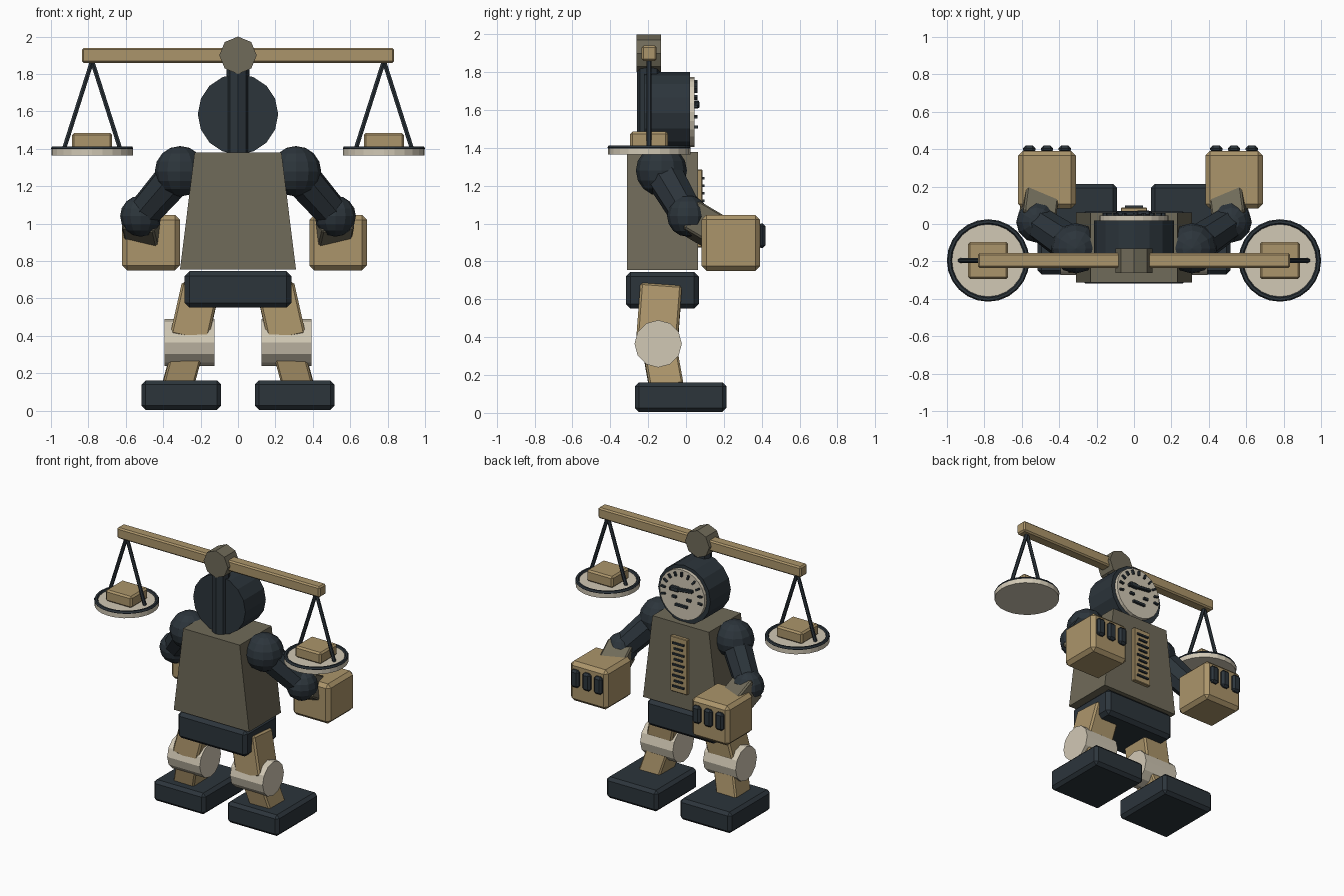
import bpy, bmesh, math
from mathutils import Vector, Matrix

if "Cube" in bpy.data.objects:
    bpy.data.objects.remove(bpy.data.objects["Cube"])

def material(name, rgb):
    m = bpy.data.materials.new(name)
    m.diffuse_color = (*rgb, 1)
    m.use_nodes = True
    m.node_tree.nodes["Principled BSDF"].inputs["Base Color"].default_value = m.diffuse_color
    return m

DARK = material("dark_steel", (0.025, 0.035, 0.044))
TAN = material("brass", (0.41, 0.30, 0.145))
OLIVE = material("olive_metal", (0.16, 0.145, 0.10))
CREAM = material("cream", (0.64, 0.58, 0.46))

def finish(bm, name, mat, bevel=0):
    bmesh.ops.recalc_face_normals(bm, faces=bm.faces[:])
    me = bpy.data.meshes.new(name)
    bm.to_mesh(me)
    bm.free()
    me.materials.append(mat)
    ob = bpy.data.objects.new(name, me)
    bpy.context.collection.objects.link(ob)
    if bevel:
        b = ob.modifiers.new("bevel", 'BEVEL')
        b.width, b.segments = bevel, 1
    return ob

def box(name, mat, c, s, bevel=0, top=1.0, rot=None):
    """Box with centre c and size s; top scales the upper face along x."""
    bm = bmesh.new()
    bmesh.ops.create_cube(bm, size=1)
    for v in bm.verts:
        k = top if v.co.z > 0 else 1
        v.co = Vector((v.co.x * s[0] * k, v.co.y * s[1], v.co.z * s[2]))
    bm.transform(Matrix.Translation(c) @ (rot or Matrix.Identity(4)))
    return finish(bm, name, mat, bevel)

def align(a, b):
    a, b = Vector(a), Vector(b)
    d = b - a
    q = Vector((0, 0, 1)).rotation_difference(d)
    return (a + b) / 2, d.length, q.to_matrix().to_4x4()

def beam(name, mat, a, b, w, d, bevel=0):
    c, length, rot = align(a, b)
    return box(name, mat, c, (w, d, length), bevel, rot=rot)

def rod(name, mat, a, b, r1, r2=None, n=12, bevel=0):
    c, length, rot = align(a, b)
    bm = bmesh.new()
    bmesh.ops.create_cone(bm, cap_ends=True, segments=n, radius1=r1,
                          radius2=r1 if r2 is None else r2, depth=length,
                          matrix=Matrix.Translation(c) @ rot)
    return finish(bm, name, mat, bevel)

def ball(name, mat, c, r):
    bm = bmesh.new()
    bmesh.ops.create_uvsphere(bm, u_segments=12, v_segments=8, radius=r,
                              matrix=Matrix.Translation(c))
    return finish(bm, name, mat)

def ring(name, mat, c, R, r, n=24, m=6):
    bpy.ops.mesh.primitive_torus_add(location=c, major_radius=R, minor_radius=r,
                                     major_segments=n, minor_segments=m)
    ob = bpy.context.object
    ob.name = name
    ob.data.materials.append(mat)

# Body
box("torso", OLIVE, (0, -0.125, 1.067), (0.62, 0.375, 0.625), top=0.75)
box("pelvis", DARK, (0, -0.125, 0.648), (0.57, 0.385, 0.195), 0.025)
box("chest_gauge", TAN, (0, 0.072, 1.08), (0.14, 0.03, 0.41), 0.004)
for i in range(9):
    w = 0.095 if i % 2 == 0 else 0.07
    box("gauge_mark", DARK, (0, 0.09, 0.92 + i * 0.04), (w, 0.018, 0.013))

# Dial head
rod("head", DARK, (0, -0.22, 1.585), (0, 0.02, 1.585), 0.215, n=16)
rod("dial_face", CREAM, (0, 0.015, 1.59), (0, 0.045, 1.59), 0.185, n=24)
for i in range(11):
    t = math.radians(-10 + i * 20)
    box("dial_tick", DARK, (0.153 * math.cos(t), 0.05, 1.59 + 0.153 * math.sin(t)),
        (0.032, 0.02, 0.013), rot=Matrix.Rotation(-t, 4, 'Y'))
box("dial_needle", DARK, (0, 0.056, 1.63), (0.19, 0.025, 0.022), 0.004,
    rot=Matrix.Rotation(math.radians(6), 4, 'Y'))
box("dial_hub", DARK, (0.05, 0.058, 1.628), (0.07, 0.028, 0.036), 0.006)
for s in (-1, 1):
    box("eye_mark", DARK, (s * 0.06, 0.052, 1.565), (0.035, 0.02, 0.016))
box("mouth", DARK, (0, 0.052, 1.51), (0.10, 0.022, 0.016))

# Balance
rod("mast", DARK, (0, -0.198, 1.37), (0, -0.198, 1.87), 0.062, n=8)
rod("pivot", OLIVE, (0, -0.262, 1.9), (0, -0.132, 1.9), 0.1, n=8)
box("balance_beam", TAN, (0, -0.195, 1.9), (1.67, 0.08, 0.08), 0.01)

for s in (-1, 1):
    side = "left" if s < 0 else "right"
    # Pan
    x, y = s * 0.78, -0.195
    for k in (-1, 1):
        rod(side + "_hanger", DARK, (x, y, 1.87), (x + k * 0.15, y, 1.40), 0.013, n=6)
    rod(side + "_pan", CREAM, (x, y, 1.365), (x, y, 1.402), 0.218, n=24)
    ring(side + "_pan_rim", DARK, (x, y, 1.402), 0.207, 0.0135)
    box(side + "_weight", TAN, (x, y, 1.443), (0.215, 0.2, 0.085), 0.012)

    # Leg
    box(side + "_foot", DARK, (s * 0.303, -0.028, 0.083), (0.425, 0.485, 0.157), 0.022)
    beam(side + "_shin", TAN, (s * 0.325, -0.1, 0.12), (s * 0.255, -0.147, 0.38), 0.165, 0.18, 0.01)
    beam(side + "_thigh", TAN, (s * 0.263, -0.153, 0.38), (s * 0.2, -0.132, 0.66), 0.205, 0.22, 0.012)
    rod(side + "_knee", CREAM, (s * 0.125, -0.147, 0.365), (s * 0.393, -0.147, 0.365), 0.125, n=12)

    # Arm
    shoulder, elbow = (s * 0.31, -0.13, 1.28), (s * 0.52, 0.01, 1.04)
    ball(side + "_shoulder", DARK, shoulder, 0.135)
    rod(side + "_upper_arm", DARK, shoulder, elbow, 0.105, 0.09, n=8)
    ball(side + "_elbow", DARK, elbow, 0.11)
    beam(side + "_forearm", OLIVE, elbow, (s * 0.49, 0.23, 0.91), 0.18, 0.17, 0.01)
    # Fist, both offset slightly to the same side
    hx = s * 0.5 + 0.035
    box(side + "_fist", TAN, (hx, 0.237, 0.898), (0.308, 0.308, 0.295), 0.025)
    for k in (-1, 0, 1):
        box(side + "_knuckle", DARK, (hx + k * 0.095, 0.4, 0.935), (0.066, 0.04, 0.13), 0.015)
